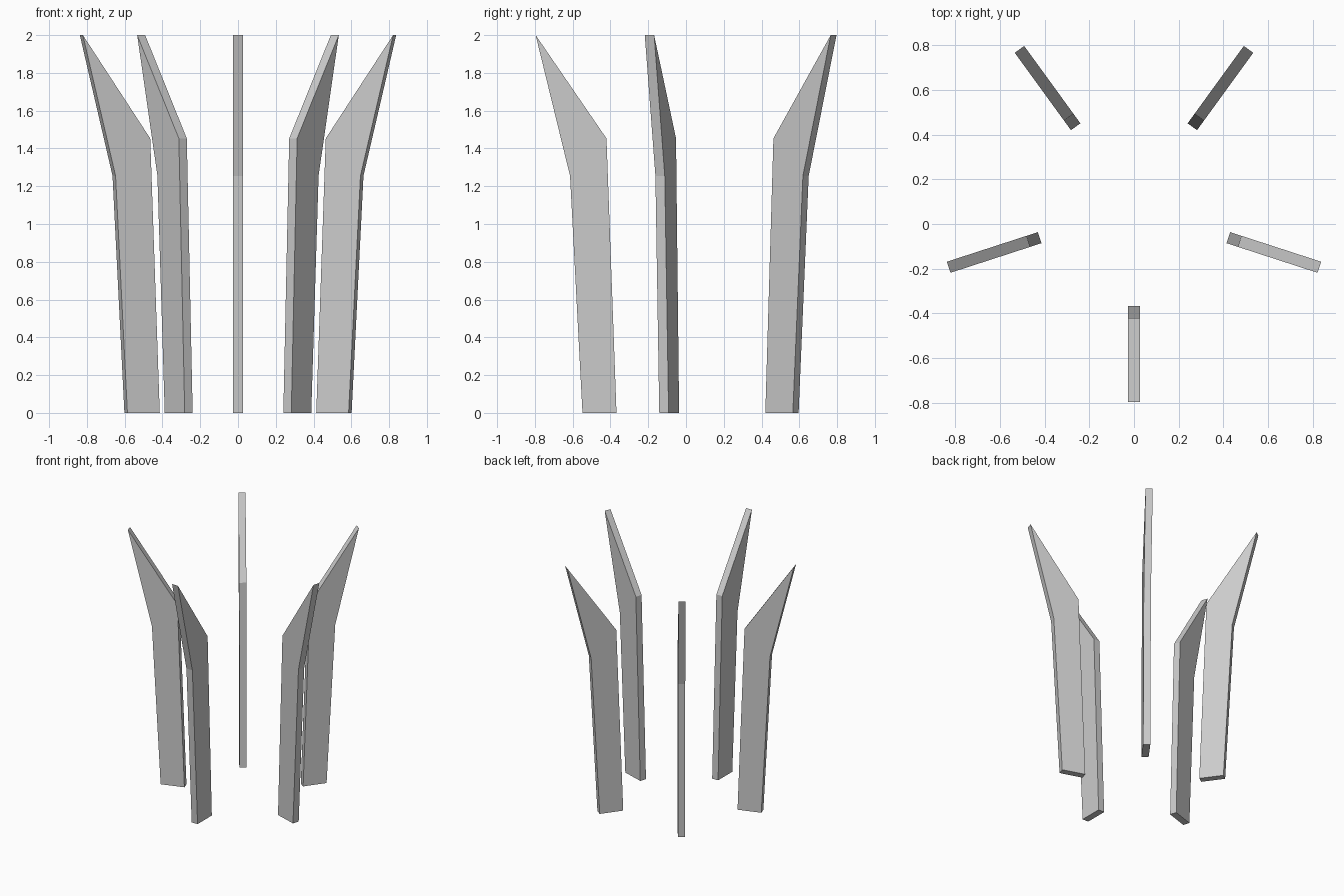
import bpy, bmesh
from math import radians
from mathutils import Matrix

if "Cube" in bpy.data.objects:
    bpy.data.objects.remove(bpy.data.objects["Cube"])

COUNT = 5
HALF_THICK = 0.026
CENTRE_Y = 0.076
# Fin side profile: (radius, height)
PROFILE = [(0.444, 0), (0.624, 0), (0.690, 1.255), (0.872, 2.0), (0.497, 1.453)]


def make_fin(name, angle):
    bm = bmesh.new()
    face = bm.faces.new([bm.verts.new((r, -HALF_THICK, z)) for r, z in PROFILE])
    # Extrude the profile through the fin thickness
    ext = bmesh.ops.extrude_face_region(bm, geom=[face], use_keep_orig=True)
    moved = [g for g in ext["geom"] if isinstance(g, bmesh.types.BMVert)]
    bmesh.ops.translate(bm, verts=moved, vec=(0, 2 * HALF_THICK, 0))
    bmesh.ops.recalc_face_normals(bm, faces=bm.faces)
    mesh = bpy.data.meshes.new(name)
    bm.to_mesh(mesh)
    bm.free()
    obj = bpy.data.objects.new(name, mesh)
    obj.matrix_world = Matrix.Translation((0, CENTRE_Y, 0)) @ Matrix.Rotation(angle, 4, 'Z')
    bpy.context.collection.objects.link(obj)


# Ring of fins, first one pointing to the front
for i in range(COUNT):
    make_fin(f"fin_{i + 1}", radians(-90 + i * 360 / COUNT))
